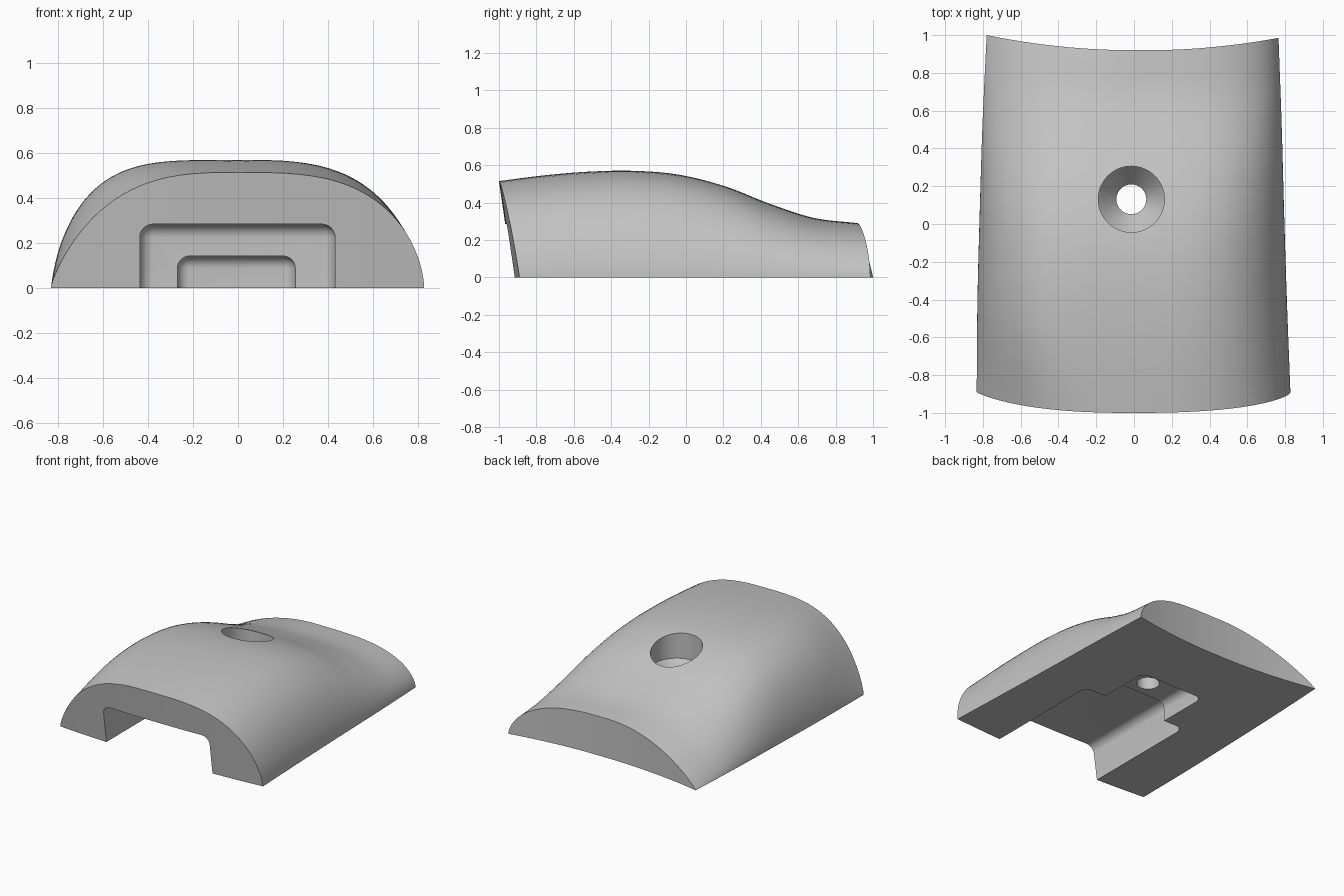
import bpy, bmesh, math

cube = bpy.data.objects.get("Cube")
if cube:
    bpy.data.objects.remove(cube, do_unlink=True)

RINGS, SIDE = 48, 28

grey = bpy.data.materials.new("plain grey")
grey.use_nodes = True
grey.diffuse_color = (0.55, 0.55, 0.55, 1)
grey.node_tree.nodes["Principled BSDF"].inputs["Base Color"].default_value = (0.55, 0.55, 0.55, 1)


def spline(keys, t):
    """Smooth curve through evenly spaced keys, t from 0 to 1."""
    f = t * (len(keys) - 1)
    i = min(int(f), len(keys) - 2)
    f -= i
    p1, p2 = keys[i], keys[i + 1]
    p0 = keys[i - 1] if i else 2 * p1 - p2
    p3 = keys[i + 2] if i + 2 < len(keys) else 2 * p2 - p1
    return p1 + 0.5 * f * (p2 - p0 + f * (2 * p0 - 5 * p1 + 4 * p2 - p3
                                          + f * (3 * (p1 - p2) + p3 - p0)))


def make_object(name, bm):
    bmesh.ops.recalc_face_normals(bm, faces=bm.faces)
    mesh = bpy.data.meshes.new(name)
    bm.to_mesh(mesh)
    bm.free()
    mesh.materials.append(grey)
    obj = bpy.data.objects.new(name, mesh)
    bpy.context.collection.objects.link(obj)
    return obj


# Lengthwise curves, front to back
crest = [0.515, 0.545, 0.565, 0.57, 0.55, 0.49, 0.395, 0.318, 0.29]
right_half = [0.828, 0.81, 0.795, 0.782, 0.765]
left_half = [0.833, 0.829, 0.817, 0.802, 0.78]
left_flat = [3, 4, 4, 3, 2]
left_lean = [1.25, 1.6, 1.6, 1.35, 1.1]


def section(t):
    """Dome outline from -x to +x."""
    h = spline(crest, t)
    points = []
    for k in range(-SIDE, SIDE + 1):
        angle = math.pi / 2 * (1 - abs(k) / SIDE)
        if k < 0:
            w, a, b = -spline(left_half, t), spline(left_flat, t), spline(left_lean, t)
        else:
            w, a, b = spline(right_half, t), 3.2, 1.73
        c = 0 if k == 0 else math.cos(angle)
        points.append((w * c ** (2 / a), h * math.sin(angle) ** (2 / b)))
    return points


def place(x, z, t):
    """Leaning front face, hollow back face."""
    front = -0.925 - 0.146 * z + 0.035 * (x / 0.83) ** 2
    back = 0.92 + 0.08 * (x / 0.78) ** 2 - (0.015 * x if x > 0 else 0)
    return (x, front + (back - front) * t, z)


# Body: lofted dome with flat underside
bm = bmesh.new()
tops, bases = [], []
for r in range(RINGS + 1):
    t = r / RINGS
    pts = section(t)
    top = [bm.verts.new(place(x, z, t)) for x, z in pts]
    base = [bm.verts.new(place(x, 0, t)) for x, z in pts[1:-1]]
    tops.append(top)
    bases.append([top[0]] + base + [top[-1]])
for i in range(2 * SIDE):
    for grid in (tops, bases):
        for r in range(RINGS):
            bm.faces.new((grid[r][i], grid[r][i + 1], grid[r + 1][i + 1], grid[r + 1][i]))
    for r in (0, RINGS):
        ring = [tops[r][i], tops[r][i + 1], bases[r][i + 1], bases[r][i]]
        bm.faces.new(list(dict.fromkeys(ring)))
body = make_object("body", bm)


def pocket(name, x0, x1, y1, height, radius):
    """Rounded block that opens through the front and underside."""
    bm = bmesh.new()
    bmesh.ops.create_cube(bm, size=1)
    y0, z0 = -1.4, -0.3
    for v in bm.verts:
        v.co = (x1 if v.co.x > 0 else x0, y1 if v.co.y > 0 else y0, height if v.co.z > 0 else z0)
    bmesh.ops.bevel(bm, geom=bm.edges[:], offset=radius, segments=8, profile=0.5, affect='EDGES')
    return make_object(name, bm)


def countersunk_hole(name, x, y):
    """Revolved cutter: wide bore, cone, narrow through hole."""
    profile = [(0.079, -0.2), (0.079, 0.25), (0.175, 0.36), (0.175, 0.9)]
    bm = bmesh.new()
    n = 64
    rings = [[bm.verts.new((x + r * math.cos(2 * math.pi * k / n),
                            y + r * math.sin(2 * math.pi * k / n), z)) for k in range(n)]
             for r, z in profile]
    for lo, hi in zip(rings, rings[1:]):
        for k in range(n):
            bm.faces.new((lo[k], lo[(k + 1) % n], hi[(k + 1) % n], hi[k]))
    bm.faces.new(rings[0])
    bm.faces.new(rings[-1])
    return make_object(name, bm)


cutters = [
    pocket("wide_pocket_cutter", -0.437, 0.432, 0.0, 0.285, 0.06),
    pocket("narrow_pocket_cutter", -0.27, 0.255, 0.4, 0.143, 0.055),
    countersunk_hole("screw_hole_cutter", -0.014, 0.131),
]

# Cut the pockets and hole, then drop the cutters
bpy.context.view_layer.objects.active = body
body.select_set(True)
for cutter in cutters:
    cutter.hide_render = True
    mod = body.modifiers.new("cut", 'BOOLEAN')
    mod.operation = 'DIFFERENCE'
    mod.solver = 'EXACT'
    mod.object = cutter
    bpy.ops.object.modifier_apply(modifier=mod.name)
    bpy.data.objects.remove(cutter, do_unlink=True)

bpy.ops.object.shade_smooth_by_angle(angle=math.radians(30))
